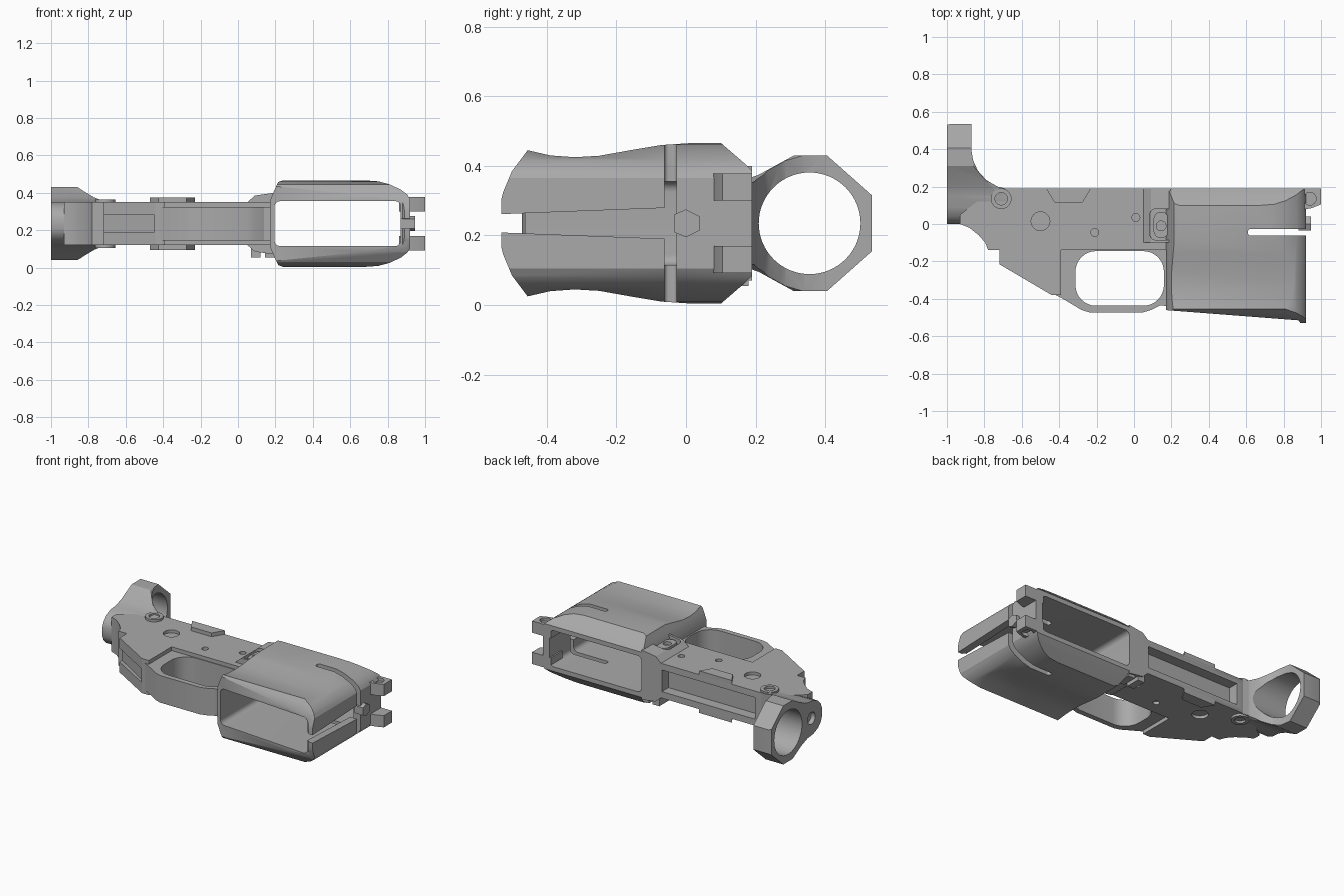
import bpy, bmesh, math
from mathutils import Vector

cube = bpy.data.objects.get("Cube")
if cube:
    bpy.data.objects.remove(cube, do_unlink=True)

MID = 0.235  # mirror plane of the thickness

grey = bpy.data.materials.new("matte grey")
grey.use_nodes = True
grey.diffuse_color = (0.4, 0.4, 0.4, 1)
grey.node_tree.nodes["Principled BSDF"].inputs["Base Color"].default_value = (0.4, 0.4, 0.4, 1)


def prism(name, pts, axis, lo, hi):
    """Extrude a 2D outline along an axis: x takes (y,z), y takes (x,z), z takes (x,y)."""
    place = {"x": lambda p, t: (t, p[0], p[1]),
             "y": lambda p, t: (p[0], t, p[1]),
             "z": lambda p, t: (p[0], p[1], t)}[axis]
    bm = bmesh.new()
    face = bm.faces.new([bm.verts.new(place(p, lo)) for p in pts])
    out = bmesh.ops.extrude_face_region(bm, geom=[face])
    shift = Vector(place((0, 0), hi - lo))
    bmesh.ops.translate(bm, vec=shift, verts=[v for v in out["geom"] if isinstance(v, bmesh.types.BMVert)])
    bmesh.ops.recalc_face_normals(bm, faces=bm.faces)
    mesh = bpy.data.meshes.new(name)
    bm.to_mesh(mesh)
    bm.free()
    mesh.materials.append(grey)
    ob = bpy.data.objects.new(name, mesh)
    bpy.context.collection.objects.link(ob)
    return ob


def combine(ob, other, mode="DIFFERENCE"):
    mod = ob.modifiers.new("cut", "BOOLEAN")
    mod.operation, mod.object, mod.solver = mode, other, "EXACT"
    bpy.context.view_layer.objects.active = ob
    bpy.ops.object.modifier_apply(modifier=mod.name)
    bpy.data.objects.remove(other, do_unlink=True)


def sym(half):
    """Mirror (position, half width) pairs about the middle plane."""
    return [(u, MID + w) for u, w in half] + [(u, MID - w) for u, w in reversed(half)]


def circle(u, v, r, n=32):
    return [(u + r * math.cos(math.tau * i / n), v + r * math.sin(math.tau * i / n)) for i in range(n)]


def rounded(u0, u1, v0, v1, r, n=8):
    pts = []
    for k, (u, v) in enumerate([(u1 - r, v1 - r), (u0 + r, v1 - r), (u0 + r, v0 + r), (u1 - r, v0 + r)]):
        for i in range(n + 1):
            a = (k + i / n) * math.pi / 2
            pts.append((u + r * math.cos(a), v + r * math.sin(a)))
    return pts


def box(u0, u1, v0, v1):
    return [(u0, v0), (u1, v0), (u1, v1), (u0, v1)]


def dimple(ob, pts, half, depth=0.02):
    """Blind recess on both flat sides."""
    for s in (-1, 1):
        a, b = sorted((MID + s * (half - depth), MID + s * (half + 0.05)))
        combine(ob, prism("cutter", pts, "z", a, b))


# Central body with the slanted tang under its rear end
body = prism("body", [(-0.93, 0.05), (-0.93, 0), (-0.88, -0.02), (-0.83, -0.06), (-0.795, -0.1),
                      (-0.78, -0.14), (-0.72, -0.14), (-0.72, -0.215), (-0.44, -0.38), (-0.39, -0.38),
                      (-0.39, -0.14), (0.19, -0.14), (0.19, 0.19), (-0.72, 0.19), (-0.8, 0.15)],
             "z", MID - 0.115, MID + 0.115)
combine(body, prism("cutter", box(-0.64, 0.13, MID - 0.072, MID + 0.072), "y", 0.12, 0.25))
combine(body, prism("cutter", [(-0.75, -0.17), (-0.75, -0.25), (-0.46, -0.42), (-0.44, -0.36)],
                    "z", MID - 0.045, MID + 0.045))
for x, y, r in [(-0.5, 0.015, 0.05), (-0.21, -0.045, 0.021), (0.01, 0.035, 0.021)]:
    dimple(body, circle(x, y, r), 0.115)

# Rear ring, blended down into the body
ring = prism("rear_ring", sym([(0, 0.03), (0.012, 0.06), (0.04, 0.09), (0.09, 0.112), (0.15, 0.118),
                               (0.21, 0.14), (0.31, 0.195), (0.405, 0.195), (0.535, 0.08)]), "x", -1, -0.68)
combine(ring, prism("cutter", [(-1.1, -0.1), (-0.68, -0.1), (-0.68, 0.189), (-0.73, 0.2), (-0.79, 0.235),
                               (-0.835, 0.285), (-0.86, 0.34), (-0.87, 0.4), (-0.87, 0.54), (-0.96, 0.54),
                               (-1, 0.53), (-1.1, 0.53)], "z", -1, 1), "INTERSECT")
combine(ring, prism("cutter", sym([(-1.1, 0.196), (-0.86, 0.196), (-0.82, 0.17), (-0.77, 0.14),
                                   (-0.72, 0.12), (-0.6, 0.112)]), "y", -1, 1), "INTERSECT")
combine(ring, prism("cutter", circle(0.355, MID, 0.146, 64), "x", -1.1, -0.6))
combine(ring, prism("cutter", circle(0.11, MID, 0.04), "x", -1.1, -0.97))

# Round bosses near the rear of the deck
boss = prism("rear_boss", circle(-0.71, 0.135, 0.055), "z", MID - 0.13, MID + 0.13)
dimple(boss, circle(-0.71, 0.135, 0.033), 0.13)

# Trigger guard loop
guard = prism("trigger_guard", [(-0.42, -0.13), (-0.42, -0.38), (-0.38, -0.4), (-0.28, -0.46), (-0.24, -0.472),
                                (0.05, -0.472), (0.09, -0.46), (0.14, -0.435), (0.19, -0.44), (0.19, -0.13)],
              "z", MID - 0.09, MID + 0.09)
combine(guard, prism("cutter", rounded(-0.313, 0.16, -0.437, -0.145, 0.11), "z", -1, 1))

# Front well: plan outline, end outline and sloped lower edge
well = prism("front_well", sym([(0.17, 0.12), (0.195, 0.18), (0.215, 0.222), (0.24, 0.231), (0.68, 0.231),
                                (0.75, 0.226), (0.81, 0.21), (0.87, 0.182), (0.905, 0.155), (0.92, 0.13)]),
             "y", -0.6, 0.19)
combine(well, prism("cutter", sym([(-0.54, 0.03), (-0.525, 0.09), (-0.5, 0.15), (-0.455, 0.21), (-0.39, 0.195),
                                   (-0.32, 0.19), (-0.25, 0.194), (-0.16, 0.21), (-0.07, 0.225), (0.02, 0.231),
                                   (0.1, 0.231), (0.165, 0.175), (0.19, 0.15)]), "x", 0, 1.1), "INTERSECT")
combine(well, prism("cutter", [(0.1, 0.3), (1, 0.3), (1, -0.53), (0.89, -0.53), (0.88, -0.515), (0.1, -0.455)],
                    "z", -1, 1), "INTERSECT")
combine(well, prism("cutter", rounded(0.195, 0.87, MID - 0.12, MID + 0.12, 0.03), "y", -1, 1))
# Front gap and side slots
combine(well, prism("cutter", [(-0.7, MID - 0.02), (-0.04, MID - 0.045), (-0.04, MID + 0.045),
                               (-0.7, MID + 0.02)], "x", 0.8, 1.1))
combine(well, prism("cutter", rounded(0.61, 1.1, -0.062, -0.027, 0.012), "z", -1, 1))

# Shoulder between the body and the well, with an oval button
shoulder = prism("shoulder", sym([(0.045, 0.11), (0.09, 0.15), (0.195, 0.165)]), "y", -0.1, 0.19)
combine(shoulder, prism("cutter", rounded(0.085, 0.21, -0.085, 0.08, 0.03), "z", MID + 0.12, 1))
button = prism("button", rounded(0.105, 0.185, -0.075, 0.065, 0.039), "z", MID + 0.1, MID + 0.145)
combine(button, prism("cutter", circle(0.145, -0.01, 0.026), "z", MID + 0.125, 1))
for i, x in enumerate((0.07, 0.145)):
    prism(f"side_nub_{i + 1}", box(x, x + 0.05, 0.08, 0.18), "z", 0.055, 0.13)

# Tapered side rails, front lugs on both sides
for side, s in (("left", 1), ("right", -1)):
    def span(a, b):
        return sorted((MID + s * a, MID + s * b))
    prism(f"{side}_deck_rail", [(-0.47, 0.19), (-0.425, 0.115), (-0.275, 0.115), (-0.23, 0.19)],
          "z", *span(0.1, 0.14))
    lug = prism(f"{side}_front_lug", [(0.86, 0.07), (0.95, 0.085), (1, 0.105), (1, 0.19), (0.86, 0.19)],
                "z", *span(0.065, 0.143))
    combine(lug, prism("cutter", circle(0.94, 0.135, 0.034), "z", *span(0.123, 0.2)))

# Small front stud between the lugs
prism("front_stud", [(-0.035, MID - 0.025), (0.0, MID - 0.04), (0.04, MID - 0.02), (0.04, MID + 0.02),
                     (0.0, MID + 0.04), (-0.035, MID + 0.025)], "x", 0.88, 0.945)

# Smooth curved faces, keep hard edges
for ob in bpy.context.scene.objects:
    ob.select_set(ob.type == "MESH")
bpy.context.view_layer.objects.active = body
bpy.ops.object.shade_smooth_by_angle(angle=math.radians(28))
